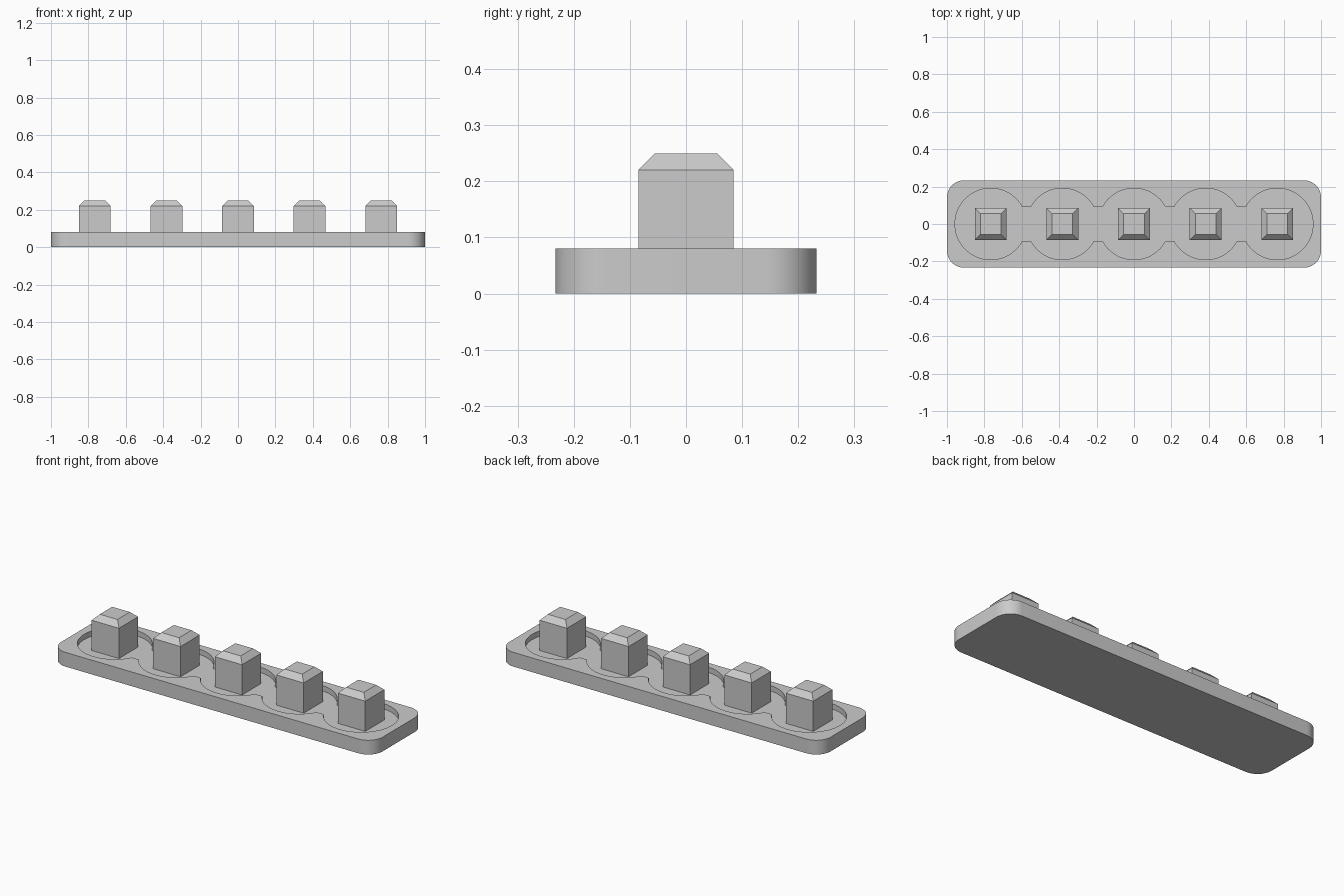
import bpy, bmesh, math

if "Cube" in bpy.data.objects:
    bpy.data.objects.remove(bpy.data.objects["Cube"])

SPACING, POCKET_R, CHANNEL = 0.383, 0.191, 0.09
HALF_Y, CORNER, TOP, FLOOR = 0.233, 0.09, 0.08, 0.05

grey = bpy.data.materials.new("plain grey")
grey.diffuse_color = (0.6, 0.6, 0.6, 1)
grey.use_nodes = True
grey.node_tree.nodes["Principled BSDF"].inputs["Base Color"].default_value = grey.diffuse_color


def make_object(name, bm):
    bmesh.ops.recalc_face_normals(bm, faces=bm.faces)
    mesh = bpy.data.meshes.new(name)
    bm.to_mesh(mesh)
    bm.free()
    mesh.materials.append(grey)
    ob = bpy.data.objects.new(name, mesh)
    bpy.context.collection.objects.link(ob)
    return ob


def prism(name, outline, z0, z1):
    bm = bmesh.new()
    face = bm.faces.new([bm.verts.new((x, y, z0)) for x, y in outline])
    new = bmesh.ops.extrude_face_region(bm, geom=[face])["geom"]
    verts = [v for v in new if isinstance(v, bmesh.types.BMVert)]
    bmesh.ops.translate(bm, verts=verts, vec=(0, 0, z1 - z0))
    return make_object(name, bm)


def arc(cx, cy, r, a0, a1, n):
    return [(cx + r * math.cos(a0 + (a1 - a0) * i / n),
             cy + r * math.sin(a0 + (a1 - a0) * i / n)) for i in range(n + 1)]


# Rounded base plate
outline = []
for k, (sx, sy) in enumerate([(1, 1), (-1, 1), (-1, -1), (1, -1)]):
    outline += arc(sx * (1 - CORNER), sy * (HALF_Y - CORNER), CORNER,
                   k * math.pi / 2, (k + 1) * math.pi / 2, 12)
base = prism("base_plate", outline, 0, TOP)

# Recess: five round pockets joined by narrow channels
t = math.asin(CHANNEL / POCKET_R)
half = []
for i in range(2, -3, -1):
    half += arc(i * SPACING, 0, POCKET_R, 0 if i == 2 else t,
                math.pi if i == -2 else math.pi - t, 32)
half.pop()
cutter = prism("recess_cutter", half + [(-x, -y) for x, y in half], FLOOR, TOP + 0.1)
cutter.hide_render = True

mod = base.modifiers.new("recess", 'BOOLEAN')
mod.operation, mod.solver, mod.object = 'DIFFERENCE', 'EXACT', cutter
bpy.context.view_layer.objects.active = base
base.select_set(True)
bpy.ops.object.modifier_apply(modifier=mod.name)
bpy.data.objects.remove(cutter)
bpy.ops.object.shade_smooth_by_angle(angle=math.radians(30))

# Square pegs with chamfered tops
for i in range(-2, 3):
    bm = bmesh.new()
    bmesh.ops.create_cube(bm, size=1)
    for v in bm.verts:
        v.co = (v.co.x * 0.17 + i * SPACING, v.co.y * 0.17,
                0.22 if v.co.z > 0 else FLOOR - 0.01)
    top = max(bm.faces, key=lambda f: f.calc_center_median().z)
    cap = bmesh.ops.extrude_face_region(bm, geom=[top])["geom"]
    bmesh.ops.delete(bm, geom=[top], context='FACES_ONLY')
    for v in [g for g in cap if isinstance(g, bmesh.types.BMVert)]:
        v.co.x = i * SPACING + (v.co.x - i * SPACING) * 0.055 / 0.085
        v.co.y *= 0.055 / 0.085
        v.co.z = 0.25
    make_object(f"peg_{i + 3}", bm)
